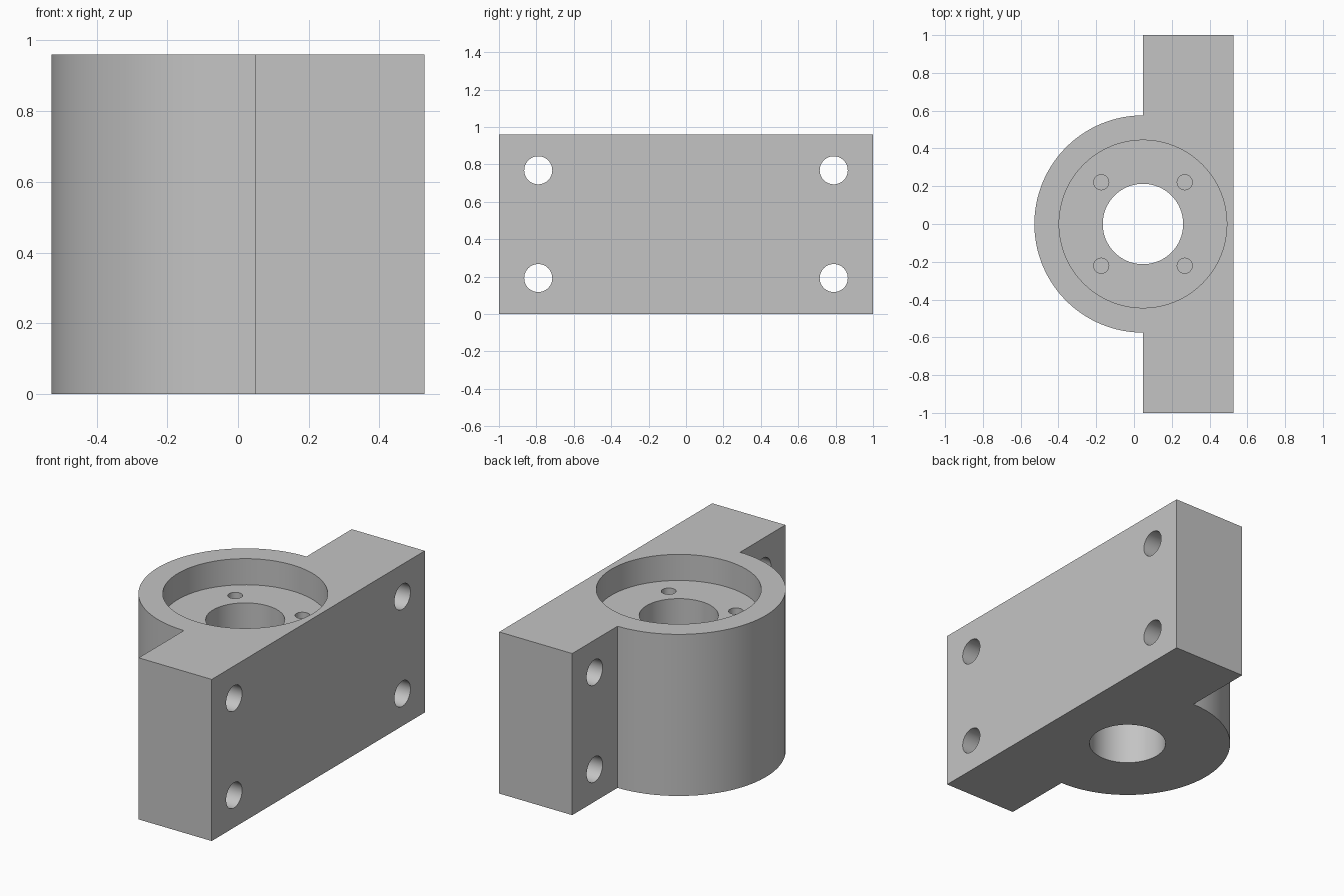
import bpy, bmesh
from math import sin, cos, pi, radians
from mathutils import Matrix

cube = bpy.data.objects.get("Cube")
if cube:
    bpy.data.objects.remove(cube, do_unlink=True)

HEIGHT = 0.96
AXIS_X = 0.0475      # centre line of the round housing
BACK_X = 0.5275      # flat mounting face
RADIUS = 0.575
FLOOR = HEIGHT - 0.155

grey = bpy.data.materials.new("grey metal")
grey.use_nodes = True
colour = (0.55, 0.55, 0.55, 1)
grey.diffuse_color = colour
grey.node_tree.nodes["Principled BSDF"].inputs["Base Color"].default_value = colour


def make_object(name, bm):
    bmesh.ops.recalc_face_normals(bm, faces=bm.faces)
    mesh = bpy.data.meshes.new(name)
    bm.to_mesh(mesh)
    bm.free()
    mesh.materials.append(grey)
    obj = bpy.data.objects.new(name, mesh)
    bpy.context.collection.objects.link(obj)
    return obj


def drill(target, radius, depth, location, sideways=False, segments=48):
    """Cut a round hole centred on location, along z or along x."""
    bm = bmesh.new()
    turn = Matrix.Rotation(pi / 2, 4, 'Y') if sideways else Matrix()
    bmesh.ops.create_cone(bm, cap_ends=True, segments=segments, radius1=radius,
                          radius2=radius, depth=depth,
                          matrix=Matrix.Translation(location) @ turn)
    cutter = make_object("hole_cutter", bm)
    cutter.hide_render = True
    mod = target.modifiers.new("hole", 'BOOLEAN')
    mod.operation = 'DIFFERENCE'
    mod.solver = 'EXACT'
    mod.object = cutter
    bpy.context.view_layer.objects.active = target
    bpy.ops.object.modifier_apply(modifier=mod.name)
    bpy.data.objects.remove(cutter, do_unlink=True)


# Bracket body: half-round housing joined to a rectangular mounting flange
steps = 64
outline = [(AXIS_X - RADIUS * sin(pi * i / steps), RADIUS * cos(pi * i / steps))
           for i in range(steps + 1)]
outline += [(AXIS_X, -1), (BACK_X, -1), (BACK_X, 1), (AXIS_X, 1)]
bm = bmesh.new()
base = bm.faces.new([bm.verts.new((x, y, 0)) for x, y in outline])
top = bmesh.ops.extrude_face_region(bm, geom=[base], use_keep_orig=True)["geom"]
bmesh.ops.translate(bm, vec=(0, 0, HEIGHT),
                    verts=[v for v in top if isinstance(v, bmesh.types.BMVert)])
body = make_object("bearing_bracket", bm)

# Counterbored seat and central through bore
drill(body, 0.444, 0.4, (AXIS_X, 0, FLOOR + 0.2), segments=96)
drill(body, 0.213, 3, (AXIS_X, 0, 0.5), segments=64)

# Four blind screw holes in the seat, four bolt holes through the flange
for sx in (-1, 1):
    for sy in (-1, 1):
        drill(body, 0.04, 0.6, (AXIS_X + sx * 0.221, sy * 0.221, FLOOR), segments=32)
        drill(body, 0.075, 2, (0, sy * 0.79, HEIGHT / 2 + sx * 0.288), sideways=True)

bpy.ops.object.select_all(action='DESELECT')
body.select_set(True)
bpy.context.view_layer.objects.active = body
bpy.ops.object.shade_smooth_by_angle(angle=radians(30))
